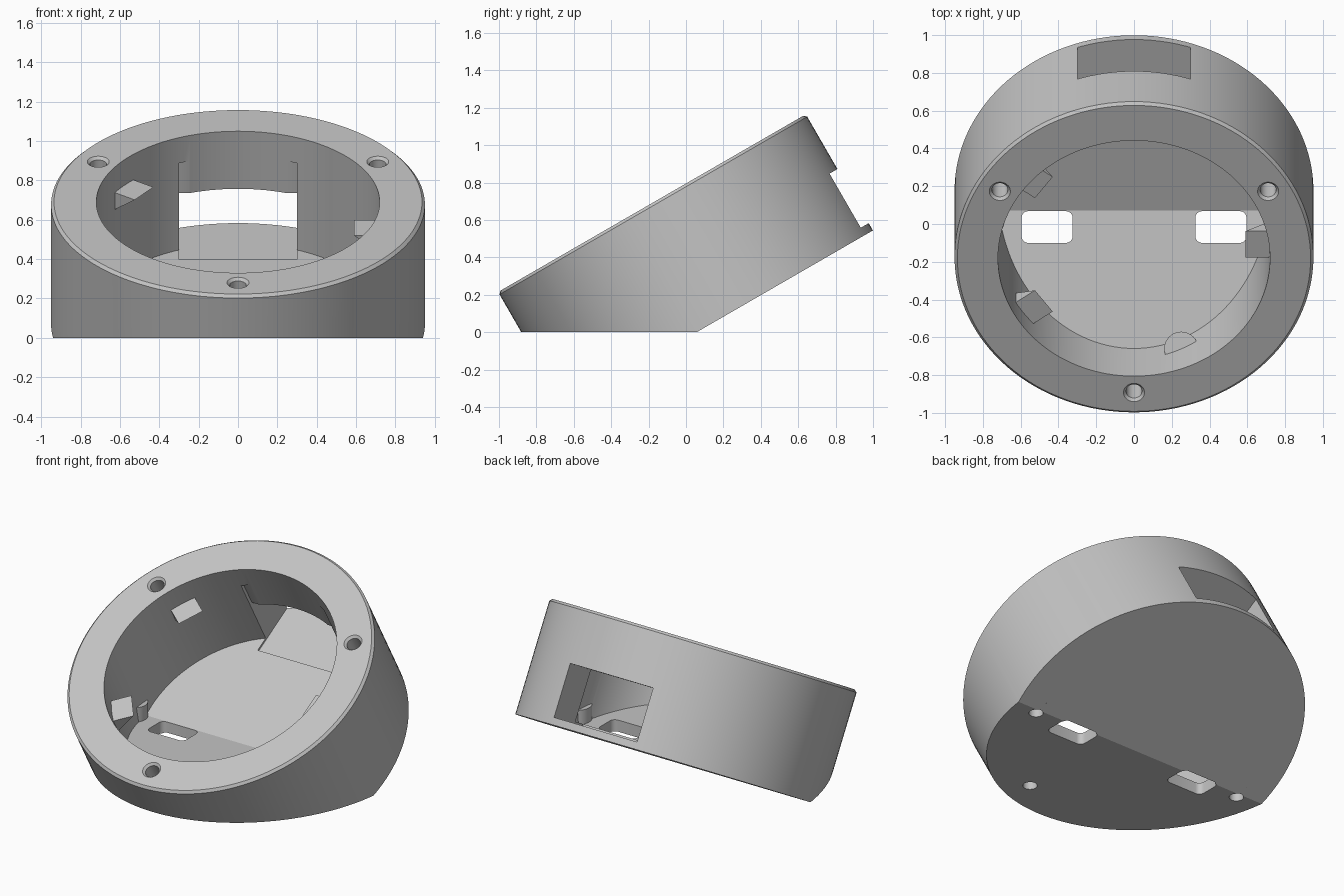
import bpy, bmesh
from math import radians, cos, sin, pi
from mathutils import Matrix, Vector

if "Cube" in bpy.data.objects:
    bpy.data.objects.remove(bpy.data.objects["Cube"])

# Tilted frame: local z runs out of the round face, origin at its centre
TILT = Matrix.Translation((0, -0.182, 0.69)) @ Matrix.Rotation(radians(30), 4, 'X')
FLAT = Matrix.Identity(4)
RADIUS, BORE, DEPTH = 0.95, 0.72, 0.717
SLOT_FLOOR = -0.672

grey = bpy.data.materials.new("light_grey")
grey.use_nodes = True
grey.diffuse_color = (0.55, 0.55, 0.55, 1)
grey.node_tree.nodes["Principled BSDF"].inputs["Base Color"].default_value = (0.55, 0.55, 0.55, 1)


def make(name, bm, matrix):
    bm.transform(matrix)
    bmesh.ops.recalc_face_normals(bm, faces=bm.faces)
    mesh = bpy.data.meshes.new(name)
    bm.to_mesh(mesh)
    bm.free()
    mesh.materials.append(grey)
    ob = bpy.data.objects.new(name, mesh)
    bpy.context.collection.objects.link(ob)
    return ob


def lathe(name, profile, matrix, steps=96, floor=None):
    """Closed solid of revolution; optionally trimmed flat at height floor."""
    bm = bmesh.new()
    rings = [[bm.verts.new((r * cos(2 * pi * i / steps), r * sin(2 * pi * i / steps), z))
              for i in range(steps)] for r, z in profile]
    bm.faces.new(rings[0])
    bm.faces.new(rings[-1])
    for a, b in zip(rings, rings[1:]):
        for i in range(steps):
            j = (i + 1) % steps
            bm.faces.new((a[i], a[j], b[j], b[i]))
    if floor is not None:
        co = matrix.inverted() @ Vector((0, 0, floor))
        no = matrix.to_3x3().inverted() @ Vector((0, 0, 1))
        cut = bmesh.ops.bisect_plane(bm, geom=bm.verts[:] + bm.edges[:] + bm.faces[:],
                                     plane_co=co, plane_no=no, clear_inner=True)
        edges = [e for e in cut["geom_cut"] if isinstance(e, bmesh.types.BMEdge)]
        bmesh.ops.contextual_create(bm, geom=edges)
    return make(name, bm, matrix)


def prism(name, outline, matrix, low, high):
    """Extrude a 2D outline along local z."""
    bm = bmesh.new()
    face = bm.faces.new([bm.verts.new((x, y, low)) for x, y in outline])
    new = bmesh.ops.extrude_face_region(bm, geom=[face])["geom"]
    verts = [v for v in new if isinstance(v, bmesh.types.BMVert)]
    bmesh.ops.translate(bm, verts=verts, vec=(0, 0, high - low))
    return make(name, bm, matrix)


def rect(x0, x1, y0, y1):
    return [(x0, y0), (x1, y0), (x1, y1), (x0, y1)]


def rounded(x0, x1, y0, y1, r, steps=6):
    corners = [(x1 - r, y1 - r), (x0 + r, y1 - r), (x0 + r, y0 + r), (x1 - r, y0 + r)]
    return [(cx + r * cos(pi / 2 * (k + i / steps)), cy + r * sin(pi / 2 * (k + i / steps)))
            for k, (cx, cy) in enumerate(corners) for i in range(steps + 1)]


def combine(target, tool, operation):
    tool.hide_render = True
    mod = target.modifiers.new(operation.lower(), 'BOOLEAN')
    mod.operation, mod.solver, mod.object = operation, 'EXACT', tool
    bpy.context.view_layer.objects.active = target
    bpy.ops.object.modifier_apply(modifier=mod.name)
    bpy.data.objects.remove(tool)


# Tilted round housing with a flat foot and a bevelled rim
body = lathe("housing", [(RADIUS, -DEPTH), (RADIUS, -0.015), (RADIUS - 0.015, 0)],
             TILT, 128, floor=0)

# Hollow with a folded floor
cavity = lathe("cavity", [(BORE, 0.058 - DEPTH), (BORE, 0.1)], TILT, 128, floor=0.076)
combine(body, cavity, 'DIFFERENCE')

# Board pocket and the rear window behind it
combine(body, prism("pocket", rect(-0.3, 0.3, 0.56, 0.675), TILT, SLOT_FLOOR, -0.15), 'DIFFERENCE')
combine(body, prism("window", rect(-0.3, 0.3, 0.6, 1.1), TILT, SLOT_FLOOR, -0.338), 'DIFFERENCE')

# Screw bosses on the floor, drilled from below
for x, y in [(-0.775, 0.02), (0.775, 0.02), (0.25, -0.66)]:
    place = Matrix.Translation((x, y, 0))
    combine(body, lathe("boss", [(0.09, 0.03), (0.09, 0.17)], place, 32), 'UNION')
    combine(body, lathe("foot_hole", [(0.043, -0.05), (0.043, 0.12)], place, 32), 'DIFFERENCE')

# Cable slots through the foot
for x0, x1 in [(-0.595, -0.325), (0.325, 0.595)]:
    combine(body, prism("cable_slot", rounded(x0, x1, -0.1, 0.068, 0.035), FLAT, -0.1, 0.3),
            'DIFFERENCE')

# Wedge clips inside the bore
wedge = [(0.59, -0.15), (0.76, -0.15), (0.76, -0.285)]
for angle in (0, 144, 216):
    spin = Matrix.Rotation(radians(angle), 4, 'Z') @ Matrix.Rotation(radians(90), 4, 'X')
    combine(body, prism("clip", wedge, TILT @ spin, -0.08, 0.08), 'UNION')

# Countersunk screw holes in the rim
for angle in (30, 150, 270):
    place = TILT @ Matrix.Rotation(radians(angle), 4, 'Z') @ Matrix.Translation((0.82, 0, 0))
    combine(body, lathe("rim_hole", [(0.042, -0.22), (0.042, -0.014), (0.06, 0.004)], place, 32),
            'DIFFERENCE')

# Smooth round walls, sharp edges
bpy.ops.object.select_all(action='DESELECT')
body.select_set(True)
bpy.context.view_layer.objects.active = body
bpy.ops.object.shade_smooth_by_angle(angle=radians(25))
